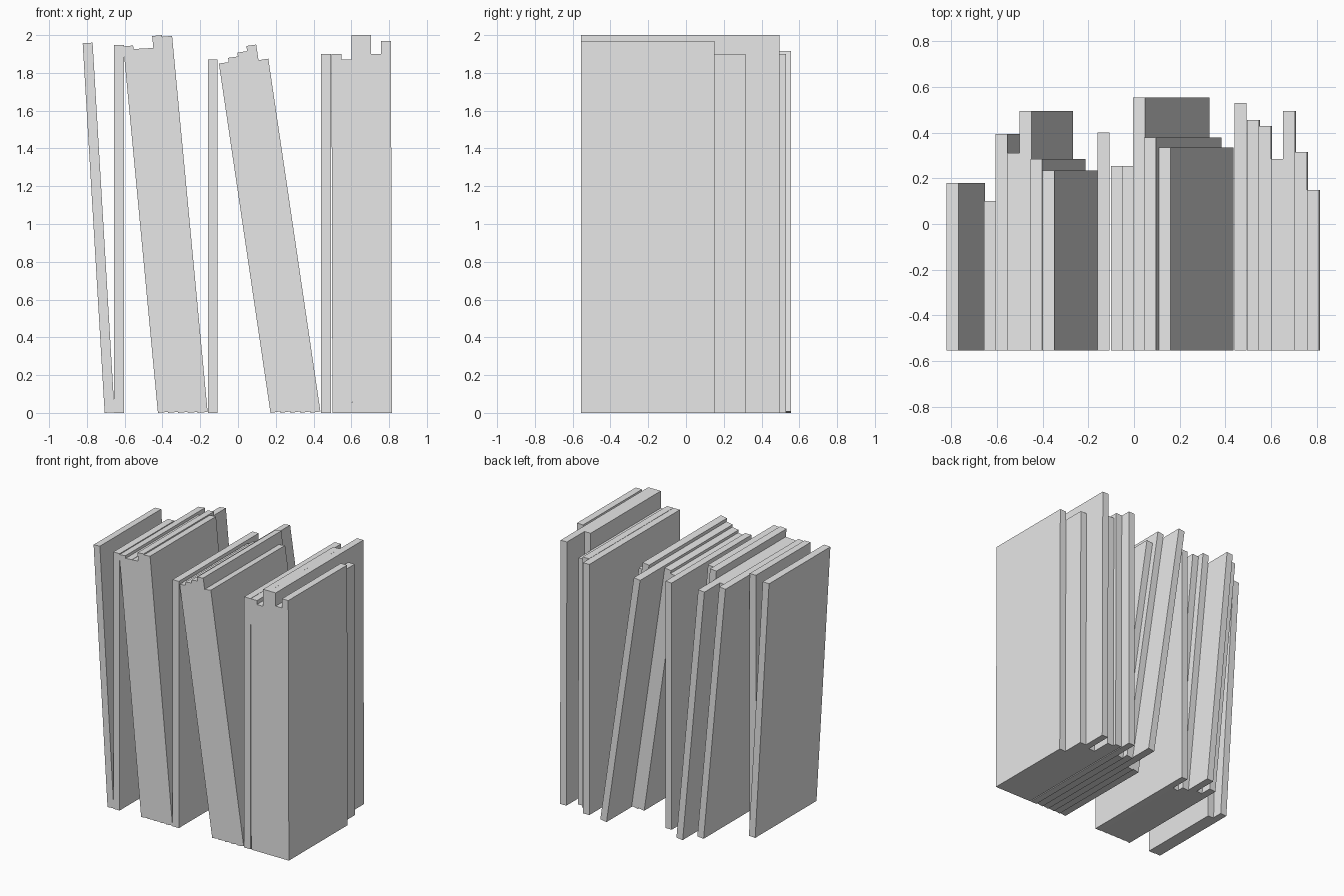
import bpy, bmesh
from math import radians, sin, cos
from mathutils import Matrix

cube = bpy.data.objects.get("Cube")
if cube:
    bpy.data.objects.remove(cube, do_unlink=True)

# Single cover colour
cover = bpy.data.materials.new("light_grey")
cover.use_nodes = True
GREY = (0.8, 0.8, 0.8, 1)
cover.diffuse_color = GREY
cover.node_tree.nodes["Principled BSDF"].inputs["Base Color"].default_value = GREY

FRONT = -0.555   # all spines line up here
THICK = 0.0525


def book(name, x, top, back, lean):
    """Thin slab pivoting on its lower left edge; top is its highest point."""
    a = radians(lean)
    height = (top - THICK * sin(a)) / cos(a)
    bm = bmesh.new()
    bmesh.ops.create_cube(bm, size=1)
    place = (Matrix.Translation((x, FRONT, 0)) @ Matrix.Rotation(-a, 4, 'Y')
             @ Matrix.Diagonal((THICK, back - FRONT, height, 1))
             @ Matrix.Translation((0.5, 0.5, 0.5)))
    bm.transform(place)
    mesh = bpy.data.meshes.new(name)
    bm.to_mesh(mesh)
    bm.free()
    mesh.materials.append(cover)
    obj = bpy.data.objects.new(name, mesh)
    bpy.context.collection.objects.link(obj)


def row(name, x, lean, books):
    """Books side by side, each given as (top, back)."""
    for i, (top, back) in enumerate(books):
        book(f"{name}_{i + 1}", x + i * THICK / cos(radians(lean)), top, back, lean)


# Rows of books from right to left of the shelf
row("end_leaning_book", -0.706, 3.4, [(1.96, 0.18)])
row("first_upright_book", -0.657, 0, [(1.947, 0.10)])
row("slightly_leaning_book", -0.424, 5.4,
    [(1.945, 0.395), (1.93, 0.31), (1.933, 0.495), (2.0, 0.285), (1.996, 0.235)])
row("second_upright_book", -0.16, 0, [(1.87, 0.40)])
row("steeply_leaning_book", 0.172, 8.4,
    [(1.857, 0.255), (1.887, 0.255), (1.915, 0.555), (1.95, 0.38), (1.875, 0.335)])
row("third_upright_book", 0.44, 0, [(1.9, 0.53)])
row("stacked_upright_book", 0.5, 0.15,
    [(1.9, 0.455), (1.87, 0.43), (2.0, 0.285), (2.0, 0.495), (1.9, 0.315), (1.97, 0.15)])
